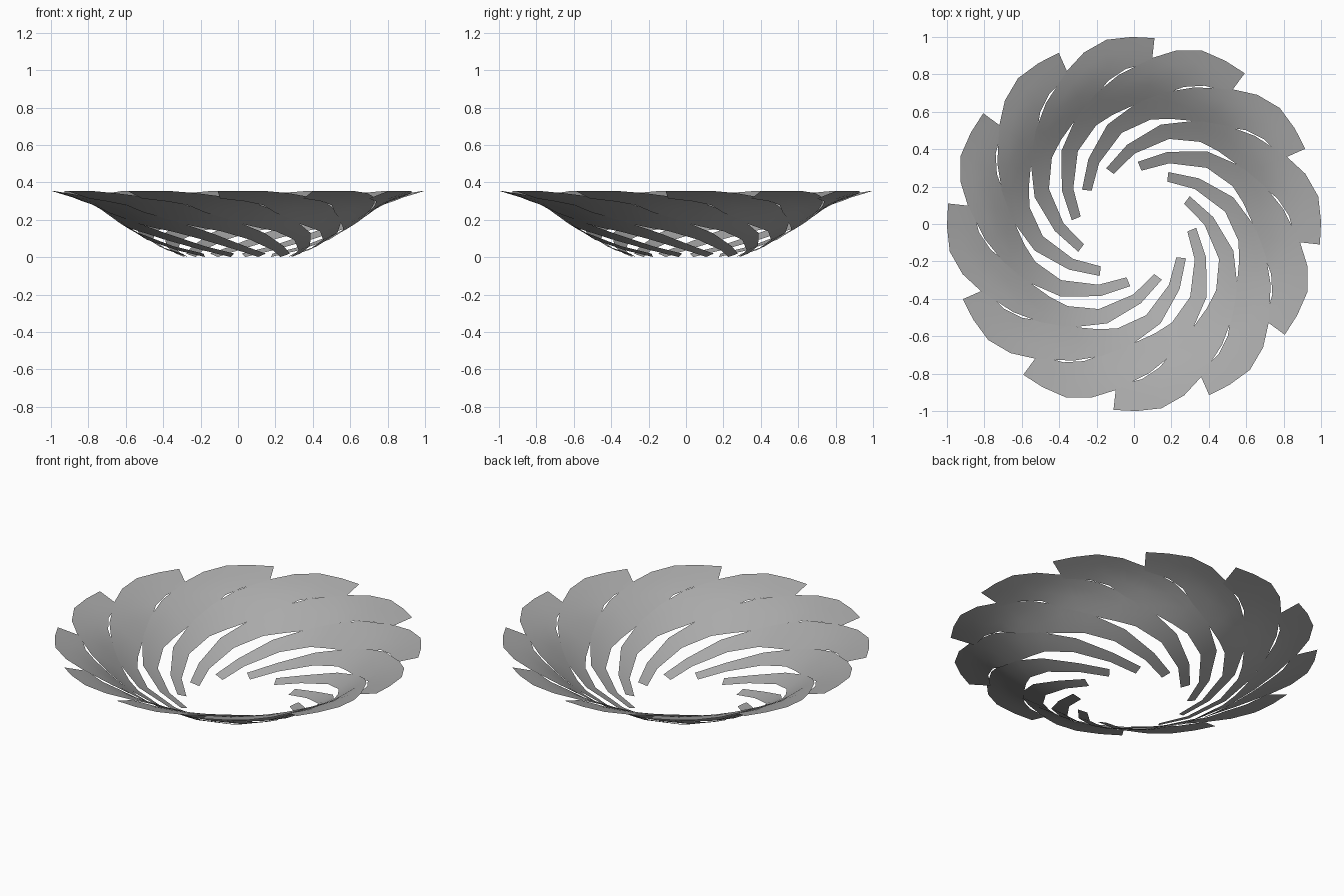
import bpy, bmesh, math

if "Cube" in bpy.data.objects:
    bpy.data.objects.remove(bpy.data.objects["Cube"])

# Bowl profile: radius -> height
PROFILE = [(0.285, 0.0), (0.36, 0.03), (0.47, 0.08), (0.60, 0.16), (0.70, 0.23),
           (0.77, 0.28), (0.87, 0.32), (1.0, 0.355)]
# Blade edges from inner end to rim tip: (radius, angle in degrees)
OUTER = [(.333, 86.5), (.425, 65), (.55, 45), (.649, 28.5), (.728, 16), (.80, 6),
         (.894, -6.4), (.955, -13.7), (.996, -21.5), (1.0, -29.3), (1.0, -36.3)]
INNER = [(.288, 82), (.376, 59.7), (.492, 37.6), (.565, 21), (.595, 11), (.622, 3),
         (.67, -6), (.72, -14), (.78, -20), (.83, -27), (.87, -36.3)]
BLADES = 12


def height(r):
    for (r0, z0), (r1, z1) in zip(PROFILE, PROFILE[1:]):
        if r <= r1:
            return z0 + (z1 - z0) * (r - r0) / (r1 - r0)
    return PROFILE[-1][1]


grey = bpy.data.materials.new("grey_metal")
grey.diffuse_color = (0.40, 0.40, 0.40, 1)
grey.use_nodes = True
grey.node_tree.nodes["Principled BSDF"].inputs["Base Color"].default_value = grey.diffuse_color

# One curved blade lying on the bowl surface
bm = bmesh.new()
COLS = 3
rows = []
for i, ((ro, ao), (ri, ai)) in enumerate(zip(OUTER, INNER)):
    po = (ro * math.cos(math.radians(ao)), ro * math.sin(math.radians(ao)))
    pi = (ri * math.cos(math.radians(ai)), ri * math.sin(math.radians(ai)))
    row = []
    for c in range(COLS + 1):
        t = c / COLS
        x, y = (a + (b - a) * t for a, b in zip(po, pi))
        # the overlapped inner side tucks just under the next blade
        drop = 0.006 * t if i > 6 else 0
        row.append(bm.verts.new((x, y, height(math.hypot(x, y)) - drop)))
    rows.append(row)
for a, b in zip(rows, rows[1:]):
    for c in range(COLS):
        bm.faces.new((a[c], b[c], b[c + 1], a[c + 1]))
bmesh.ops.recalc_face_normals(bm, faces=bm.faces)
if sum(f.normal.z for f in bm.faces) < 0:
    bmesh.ops.reverse_faces(bm, faces=bm.faces)
for f in bm.faces:
    f.smooth = True
mesh = bpy.data.meshes.new("swirl_blade")
bm.to_mesh(mesh)
bm.free()
mesh.materials.append(grey)

# Ring of blades forming the open bowl
for k in range(BLADES):
    blade = bpy.data.objects.new(f"swirl_blade_{k + 1}", mesh)
    blade.rotation_euler.z = math.tau * k / BLADES
    bpy.context.collection.objects.link(blade)
